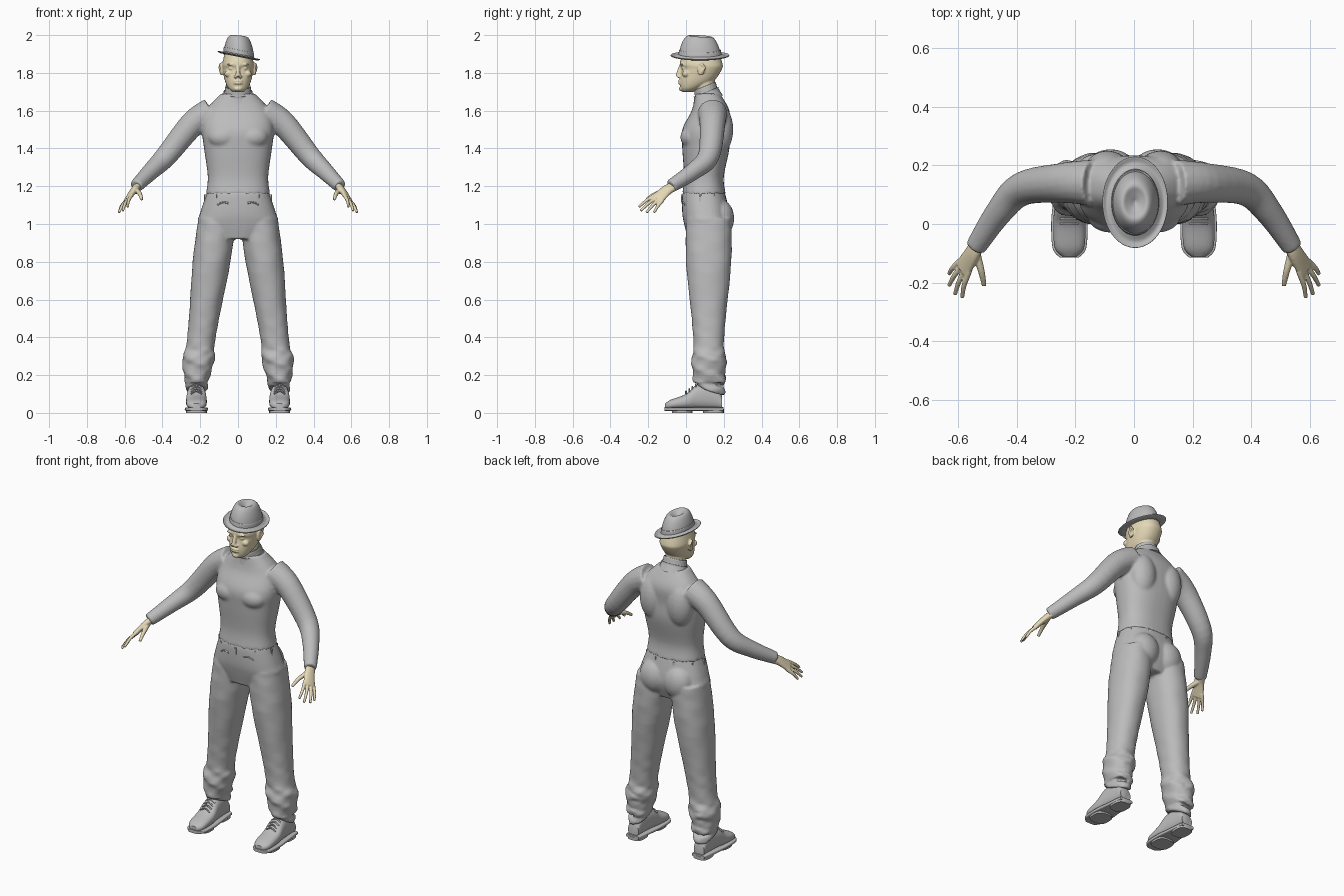
import bpy, bmesh, math, random
from mathutils import Vector, Matrix

random.seed(4)
cube = bpy.data.objects.get("Cube")
if cube:
    bpy.data.objects.remove(cube, do_unlink=True)


def material(name, rgb):
    mat = bpy.data.materials.new(name)
    mat.use_nodes = True
    colour = (*rgb, 1)
    mat.diffuse_color = colour
    mat.node_tree.nodes["Principled BSDF"].inputs["Base Color"].default_value = colour
    return mat


cloth = material("grey cloth", (.5, .5, .5))
skin = material("warm skin", (.78, .69, .47))
SIDES = (1, -1)
UPRIGHT = (0, 0, 1)
FORWARD = (0, -1, 0)


def spline(sections, steps):
    """Catmull-Rom interpolation of every number in the sections."""
    out = []
    last = len(sections) - 1
    for i in range(last):
        a, b, c, d = (sections[min(max(j, 0), last)] for j in range(i - 1, i + 3))
        for k in range(steps):
            t = k / steps
            out.append([q + t / 2 * (r - p + t * (2 * p - 5 * q + 4 * r - s + t * (3 * (q - r) + s - p)))
                        for p, q, r, s in zip(a, b, c, d)])
    out.append(list(sections[-1]))
    return out


def loft(bm, sections, up=None, ref=(1, 0, 0), power=2.2, steps=5, seg=36, wave=None):
    """Skin over rings given as (x, y, z, radius_u, radius_v)."""
    points = spline(sections, steps)
    rings = []
    for i, (x, y, z, radius_u, radius_v) in enumerate(points):
        ahead, behind = points[min(i + 1, len(points) - 1)], points[max(i - 1, 0)]
        n = Vector(up) if up else Vector(ahead[:3]) - Vector(behind[:3])
        n.normalize()
        u = Vector(ref)
        u = (u - n * u.dot(n)).normalized()
        v = n.cross(u)
        ring = []
        for j in range(seg):
            angle = math.tau * j / seg
            ca, sa = math.cos(angle), math.sin(angle)
            swell = 1 + (wave(angle, z) if wave else 0)
            du = math.copysign(abs(ca) ** (2 / power), ca) * radius_u * swell
            dv = math.copysign(abs(sa) ** (2 / power), sa) * radius_v * swell
            ring.append(bm.verts.new(Vector((x, y, z)) + u * du + v * dv))
        rings.append(ring)
    for lower, upper in zip(rings, rings[1:]):
        for j in range(seg):
            k = (j + 1) % seg
            bm.faces.new((lower[j], lower[k], upper[k], upper[j]))
    bm.faces.new(rings[0][::-1])
    bm.faces.new(rings[-1])


def tube(bm, points, start, end):
    """Round tube tapering evenly from the start radius to the end radius."""
    rows = []
    for i, point in enumerate(points):
        radius = start + (end - start) * i / (len(points) - 1)
        rows.append((*point, radius, radius))
    loft(bm, rows, ref=(0, 1, -1), power=2, seg=16)


def ball(bm, centre, radii):
    place = Matrix.Translation(centre) @ Matrix.Diagonal((*radii, 1))
    bmesh.ops.create_uvsphere(bm, u_segments=24, v_segments=14, radius=1, matrix=place)


def flip(rows, side):
    return [(row[0] * side, *row[1:]) for row in rows]


def stack(bm, rows, **options):
    """Upright body form from (height, front, back, half width) rows."""
    loft(bm, [(0, (front + back) / 2, z, half, (back - front) / 2) for z, front, back, half in rows],
         up=UPRIGHT, **options)


def finish(bm, name, mat, voxel=0, relax=0):
    bmesh.ops.recalc_face_normals(bm, faces=bm.faces)
    for face in bm.faces:
        face.smooth = True
    mesh = bpy.data.meshes.new(name)
    bm.to_mesh(mesh)
    bm.free()
    mesh.set_sharp_from_angle(angle=.8)
    mesh.materials.append(mat)
    obj = bpy.data.objects.new(name, mesh)
    bpy.context.collection.objects.link(obj)
    if voxel:
        blend = obj.modifiers.new("blend", 'REMESH')
        blend.mode, blend.voxel_size, blend.use_smooth_shade = 'VOXEL', voxel, True
        soften = obj.modifiers.new("soften", 'SMOOTH')
        soften.factor, soften.iterations = .5, relax


# Sweater: torso, chest, shoulder blades and sleeves blended together
bm = bmesh.new()
stack(bm, [(1.16, -.02, .21, .17), (1.25, -.01, .2, .16), (1.4, -.02, .23, .18),
           (1.5, -.02, .23, .19), (1.6, .03, .23, .17), (1.69, .05, .18, .09)], power=2.4)
sleeve = [(.14, .14, 1.59), (.24, .14, 1.53), (.38, .12, 1.36), (.46, .04, 1.28), (.54, -.08, 1.2)]
for side in SIDES:
    ball(bm, (.08 * side, .03, 1.46), (.08, .06, .06))
    ball(bm, (.09 * side, .18, 1.5), (.08, .07, .13))
    tube(bm, flip(sleeve, side), .08, .036)
finish(bm, "sweater", cloth, .008, 6)

# Rolled collar, higher at the back
bm = bmesh.new()
collar = [(1.65, .085), (1.69, .07), (1.7, .07), (1.7, .064), (1.73, .06), (1.72, .05)]
loft(bm, [(0, .1 + (1.73 - z) / 5, z, r * 1.1, r) for z, r in collar], up=(0, -.4, 1), power=2)
finish(bm, "rolled_collar", cloth)


# Trousers: hips, seat and legs with crumpled hems
def crumple(angle, z):
    amount = .05 if z < .34 else .01
    return amount * (math.sin(3 * angle + 70 * z) + math.sin(5 * angle - 90 * z) / 2)


bm = bmesh.new()
stack(bm, [(1.18, -.01, .2, .16), (1.15, -.02, .21, .17), (1.06, -.02, .23, .2),
           (1, -.01, .23, .21), (.92, .01, .2, .13)], power=2.4)
leg = [(1.03, .11, .1, .12), (.8, .14, .1, .12), (.5, .18, .08, .09),
       (.35, .2, .075, .08), (.28, .21, .085, .09), (.16, .22, .06, .08)]
for side in SIDES:
    ball(bm, (.08 * side, .18, 1.03), (.09, .075, .1))
    loft(bm, [(x * side, .12, z, across, deep) for z, x, across, deep in leg], up=UPRIGHT, wave=crumple)
    for z, grow in ((.28, .01), (.24, 0), (.19, .006), (.14, 0)):
        tilt = (random.uniform(-.2, .2), random.uniform(.2, .4), 1)
        loft(bm, [(.217 * side, .13, z + h, .06 + grow - abs(h) / 4, .08 + grow - abs(h) / 4)
                  for h in (.02, 0, -.02)], up=tilt, wave=crumple)
finish(bm, "trousers", cloth, .007, 4)

# Belt loops and pocket edges
bm = bmesh.new()
for degrees in range(30, 360, 40):
    a = math.radians(degrees)
    spot = Vector((.175 * math.cos(a), .095 + .115 * math.sin(a), 1.135))
    place = Matrix.Translation(spot) @ Matrix.Rotation(a, 4, 'Z') @ Matrix.Diagonal((.012, .01, .04, 1))
    bmesh.ops.create_cube(bm, size=1, matrix=place)
for side in SIDES:
    tube(bm, flip([(.05, -.018, 1.11), (.08, -.014, 1.115), (.11, -.004, 1.1)], side), .005, .004)
finish(bm, "belt_loops_and_pockets", cloth)

# Shoes: rounded uppers, flat soles with heels, laces
uppers, soles, laces = bmesh.new(), bmesh.new(), bmesh.new()
shoe = [(.19, .035, .09), (.15, .04, .15), (.06, .05, .15), (0, .055, .1), (-.08, .05, .07), (-.11, .025, .05)]
for side in SIDES:
    x = .22 * side
    loft(uppers, [(x, y, top / 2 + .01, half, top / 2 - .01) for y, half, top in shoe], up=FORWARD, power=2.4)
    loft(soles, [(x, y * 1.04, .02, half + .007, .01) for y, half, top in shoe], up=FORWARD, power=5)
    for y, half in ((.145, .046), (-.02, .055)):
        loft(soles, [(x, y, z, half, .055) for z in (0, .02)], up=UPRIGHT, power=3)
    for i in range(4):
        y, z = .017 * i, .1 + .012 * i
        tube(laces, [(x - .03, y, z), (x, y, z + .015), (x + .03, y, z)], .004, .004)
finish(uppers, "shoe_uppers", cloth)
finish(soles, "shoe_soles", cloth)
finish(laces, "shoe_laces", cloth)

# Hands: flat palm, four fingers and a thumb
bm = bmesh.new()
palm = [(.53, -.06, 1.2, .027, .02), (.55, -.1, 1.18, .031, .018), (.585, -.155, 1.13, .037, .013)]
thumb = [(.54, -.09, 1.18), (.52, -.16, 1.16), (.51, -.21, 1.13)]
tips = [(.585, -.25, 1.09), (.61, -.24, 1.07), (.63, -.21, 1.06), (.63, -.17, 1.06)]
first_knuckle, across = Vector((.565, -.17, 1.15)), Vector((.011, .013, -.011))
for side in SIDES:
    loft(bm, flip(palm, side), ref=(across.x * side, across.y, across.z))
    tube(bm, flip(thumb, side), .015, .008)
    for i, tip in enumerate(tips):
        knuckle = first_knuckle + across * i
        root = knuckle.lerp(Vector(palm[1][:3]), .25)
        middle = knuckle.lerp(Vector(tip), .5) + Vector((.004, 0, .004))
        tube(bm, flip([root, knuckle, middle, tip], side), .012, .007)
finish(bm, "hands", skin, .0035, 3)

# Head: skull, jaw, neck, ears and facial features
bm = bmesh.new()
stack(bm, [(1.7, -.02, .04, .03), (1.72, -.03, .08, .052), (1.76, -.034, .15, .07),
           (1.82, -.025, .19, .082), (1.85, -.033, .193, .083), (1.92, -.01, .17, .066)])
tube(bm, [(0, .11, 1.66), (0, .1, 1.72), (0, .095, 1.79)], .053, .058)
tube(bm, [(0, -.024, 1.845), (0, -.034, 1.815), (0, -.042, 1.78)], .008, .014)
ball(bm, (0, -.02, 1.716), (.024, .017, .014))
for lip in (1.757, 1.745):
    ball(bm, (0, -.031, lip), (.026, .011, .006))
for side in SIDES:
    ball(bm, (.013 * side, -.037, 1.78), (.01, .011, .008))
    ball(bm, (.033 * side, -.009, 1.823), (.017, .014, .008))
    ball(bm, (.036 * side, -.021, 1.845), (.024, .01, .006))
    ball(bm, (.05 * side, 0, 1.795), (.022, .02, .018))
    ball(bm, (.088 * side, .08, 1.82), (.008, .02, .034))
    tube(bm, flip([(.087, .07, 1.79), (.098, .1, 1.83), (.09, .07, 1.85)], side), .006, .006)
finish(bm, "head", skin, .004, 3)


# Hat: tilted brim, band and pinched crown, all sharing one oval
def hat_part(name, rows, up):
    bm = bmesh.new()
    loft(bm, [(.004, .074, z, .082 * size, .112 * size) for z, size in rows], up=up, power=2, seg=48)
    finish(bm, name, cloth)


lean = (.2, 0, 1)
hat_part("hat_brim", [(1.885, .95), (1.885, 1.2), (1.89, 1.37), (1.895, 1.37), (1.89, 1.2), (1.9, 1)], lean)
hat_part("hat_band", [(1.885, 1.02), (1.918, .99), (1.92, .93)], lean)
hat_part("hat_crown", [(1.89, 1), (1.94, .9), (1.98, .72), (1.995, .52), (1.985, .3), (1.97, .05)], (.1, .06, 1))
